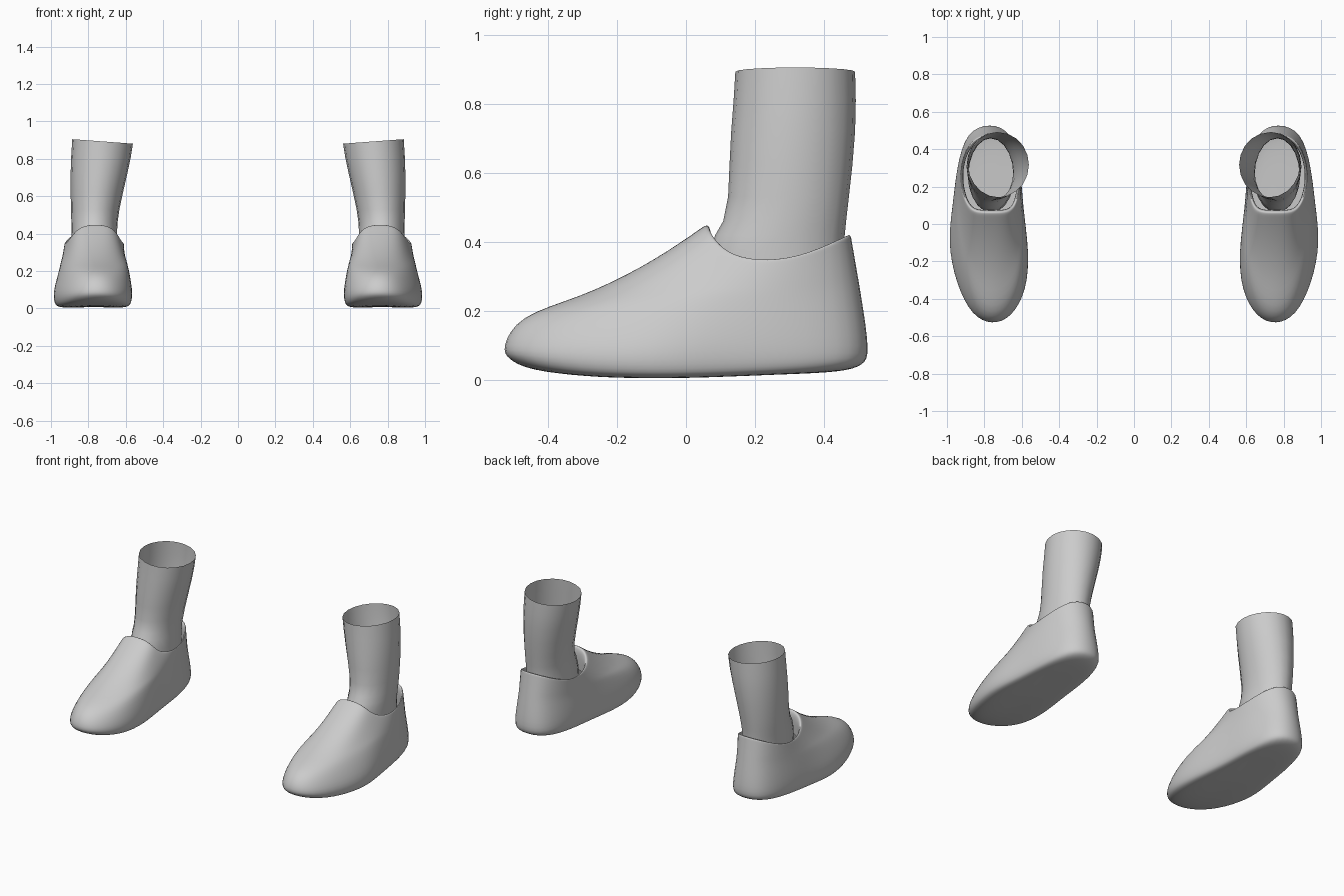
import bpy, math
from mathutils import Vector

if "Cube" in bpy.data.objects:
    bpy.data.objects.remove(bpy.data.objects["Cube"])

# Shoe outlines: toe -> outer side -> heel -> inner side
WIDEST = [(.76,-.55,.09), (.87,-.50,.09), (.955,-.33,.09), (1.003,-.10,.09), (.972,.10,.10),
          (.952,.30,.09), (.90,.505,.075), (.77,.548,.075), (.65,.505,.075), (.602,.30,.10),
          (.593,.10,.10), (.555,-.15,.10), (.568,-.36,.09), (.65,-.51,.09)]
SHOULDER = [(.76,-.50,.188), (.835,-.46,.185), (.905,-.30,.20), (.95,-.07,.22), (.953,.11,.24),
            (.942,.30,.22), (.883,.475,.25), (.77,.522,.25), (.67,.475,.25), (.608,.30,.22),
            (.602,.10,.25), (.58,-.12,.23), (.602,-.33,.20), (.685,-.47,.185)]
RIM = [(.76,.055,.45), (.82,.055,.445), (.868,.065,.42), (.902,.11,.37), (.928,.20,.343),
       (.928,.33,.355), (.873,.455,.41), (.77,.488,.425), (.675,.455,.41), (.612,.33,.355),
       (.608,.20,.343), (.628,.10,.37), (.655,.065,.42), (.70,.055,.445)]


def inset(ring, centre, s, zfun):
    return [(centre[0] + (x - centre[0]) * s, centre[1] + (y - centre[1]) * s, zfun(y, z))
            for x, y, z in ring]


def sole_z(y, lift):
    return .004 + lift + .35 * max(0, -y - .2) ** 2 + .04 * max(0, y)


def loft(name, rings, cap=False, subsurf=0):
    n = len(rings[0])
    verts = [v for r in rings for v in r]
    faces = [(k*n + i, k*n + (i+1) % n, (k+1)*n + (i+1) % n, (k+1)*n + i)
             for k in range(len(rings) - 1) for i in range(n)]
    if cap:
        faces.append(tuple(reversed(range(n))))
    me = bpy.data.meshes.new(name)
    me.from_pydata(verts, [], faces)
    me.polygons.foreach_set("use_smooth", [True] * len(me.polygons))
    ob = bpy.data.objects.new(name, me)
    bpy.context.collection.objects.link(ob)
    ob.modifiers.new("pair", 'MIRROR').use_mirror_merge = False
    if subsurf:
        m = ob.modifiers.new("smooth", 'SUBSURF')
        m.levels = m.render_levels = subsurf
    return ob


# Shoe: sole, side wall, sloping instep, rounded collar and lining
def between(t):
    out = []
    for a, b in zip(SHOULDER, RIM):
        p = Vector(a).lerp(Vector(b), t)
        p.z -= .3 * t * (1 - t) * max(0, b[1] - a[1])
        out.append(tuple(p))
    return out


mid, op = (.775, 0), (.77, .27)
rings = [inset(WIDEST, mid, .5, lambda y, z: sole_z(y * .5, 0)),
         inset(WIDEST, mid, .86, lambda y, z: sole_z(y * .86, 0)),
         inset(WIDEST, mid, .965, lambda y, z: sole_z(y, .018)),
         WIDEST, SHOULDER, between(.33), between(.67), between(.93), RIM,
         inset(RIM, op, .94, lambda y, z: z),
         inset(RIM, op, .90, lambda y, z: z - .04),
         inset(RIM, op, .93, lambda y, z: z - .14)]
loft("shoes", rings, cap=True, subsurf=2)

# Leg: open tube narrowing to the ankle (z, x range, y range)
SECTIONS = [(.25, .64, .885, .06, .46), (.36, .645, .888, .065, .458), (.42, .646, .89, .085, .46),
            (.46, .644, .891, .108, .464), (.53, .634, .893, .122, .472), (.62, .615, .895, .126, .482),
            (.72, .592, .895, .131, .49), (.81, .573, .892, .138, .492), (.893, .562, .886, .143, .49)]
tube = []
for z, x0, x1, y0, y1 in SECTIONS:
    tilt = .012 if z > .85 else 0
    ring = []
    for i in range(20):
        a = 2 * math.pi * i / 20
        c, s = math.cos(a), math.sin(a)
        ring.append(((x0 + x1) / 2 + (x1 - x0) / 2 * c, (y0 + y1) / 2 + (y1 - y0) / 2 * s, z + tilt * c))
    tube.append(ring)
loft("legs", tube)
